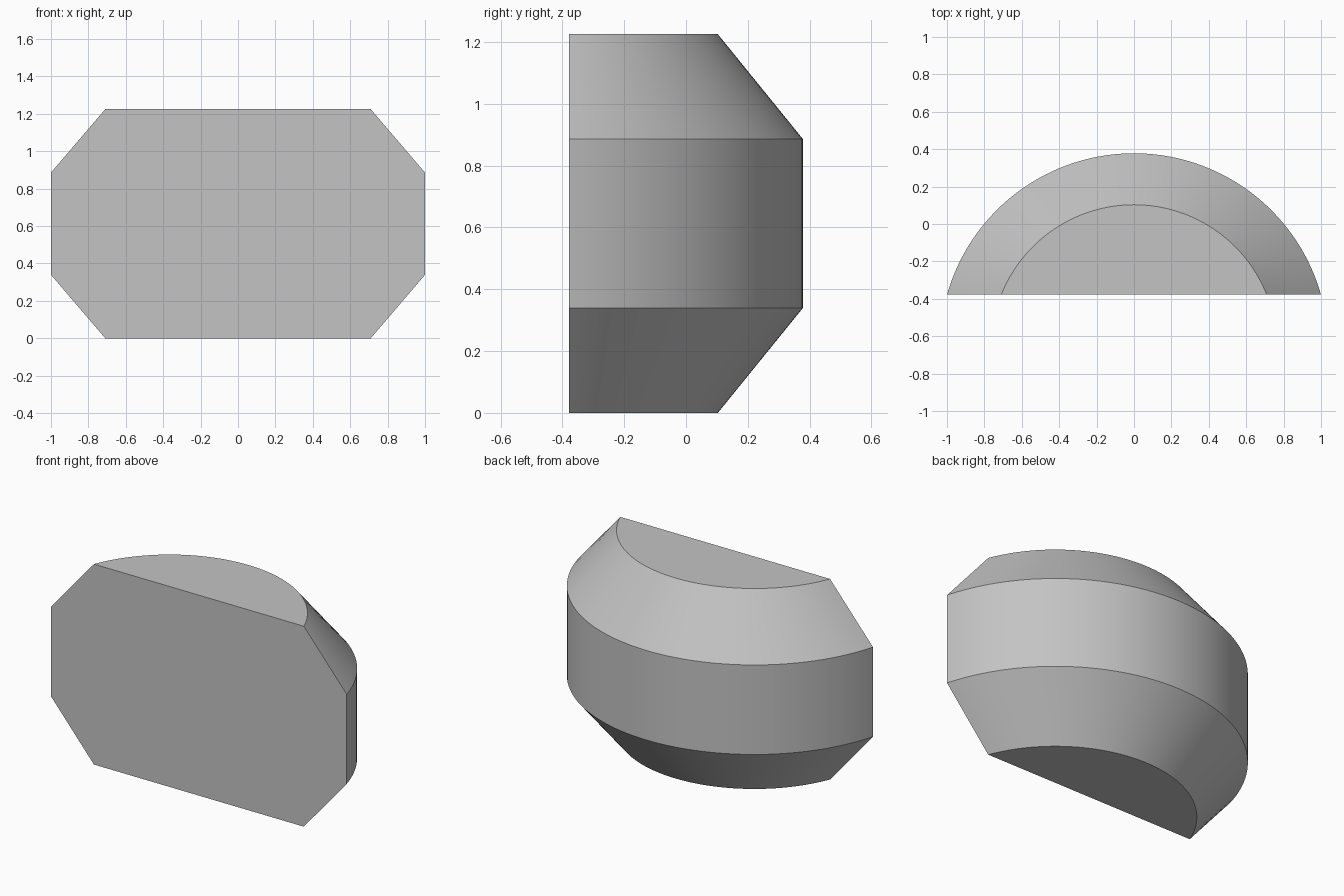
import bpy, bmesh, math

old = bpy.data.objects.get("Cube")
if old:
    bpy.data.objects.remove(old, do_unlink=True)

FRONT_Y = -0.378     # flat front plane
CENTRE_Y = -0.661    # axis of the rounded back
SEGMENTS = 72
# (radius, height) of each level, bottom to top
LEVELS = [(0.764, 0.0), (1.039, 0.339), (1.039, 0.886), (0.764, 1.225)]

# One plain grey
grey = bpy.data.materials.new("light_grey")
grey.use_nodes = True
colour = (0.55, 0.55, 0.55, 1)
grey.diffuse_color = colour
grey.node_tree.nodes["Principled BSDF"].inputs["Base Color"].default_value = colour


def arc(bm, radius, z):
    """Arc from +x round the back to -x, ending on the front plane."""
    start = math.asin((FRONT_Y - CENTRE_Y) / radius)
    sweep = math.pi - 2 * start
    angles = [start + sweep * i / SEGMENTS for i in range(SEGMENTS + 1)]
    return [bm.verts.new((radius * math.cos(a),
                          CENTRE_Y + radius * math.sin(a), z)) for a in angles]


# Rounded body with sloping shoulders and a flat front
bm = bmesh.new()
rings = [arc(bm, r, z) for r, z in LEVELS]
for low, high in zip(rings, rings[1:]):
    for i in range(SEGMENTS):
        bm.faces.new((low[i], low[i + 1], high[i + 1], high[i]))
bm.faces.new(rings[-1])
bm.faces.new(rings[0][::-1])
bm.faces.new([r[-1] for r in rings] + [r[0] for r in reversed(rings)])
bmesh.ops.recalc_face_normals(bm, faces=bm.faces)

mesh = bpy.data.meshes.new("half_round_body")
bm.to_mesh(mesh)
bm.free()
mesh.materials.append(grey)
body = bpy.data.objects.new("half_round_body", mesh)
bpy.context.collection.objects.link(body)

# Smooth arcs, crisp edges between the bands
bpy.ops.object.select_all(action="DESELECT")
body.select_set(True)
bpy.context.view_layer.objects.active = body
bpy.ops.object.shade_smooth_by_angle(angle=math.radians(25))
